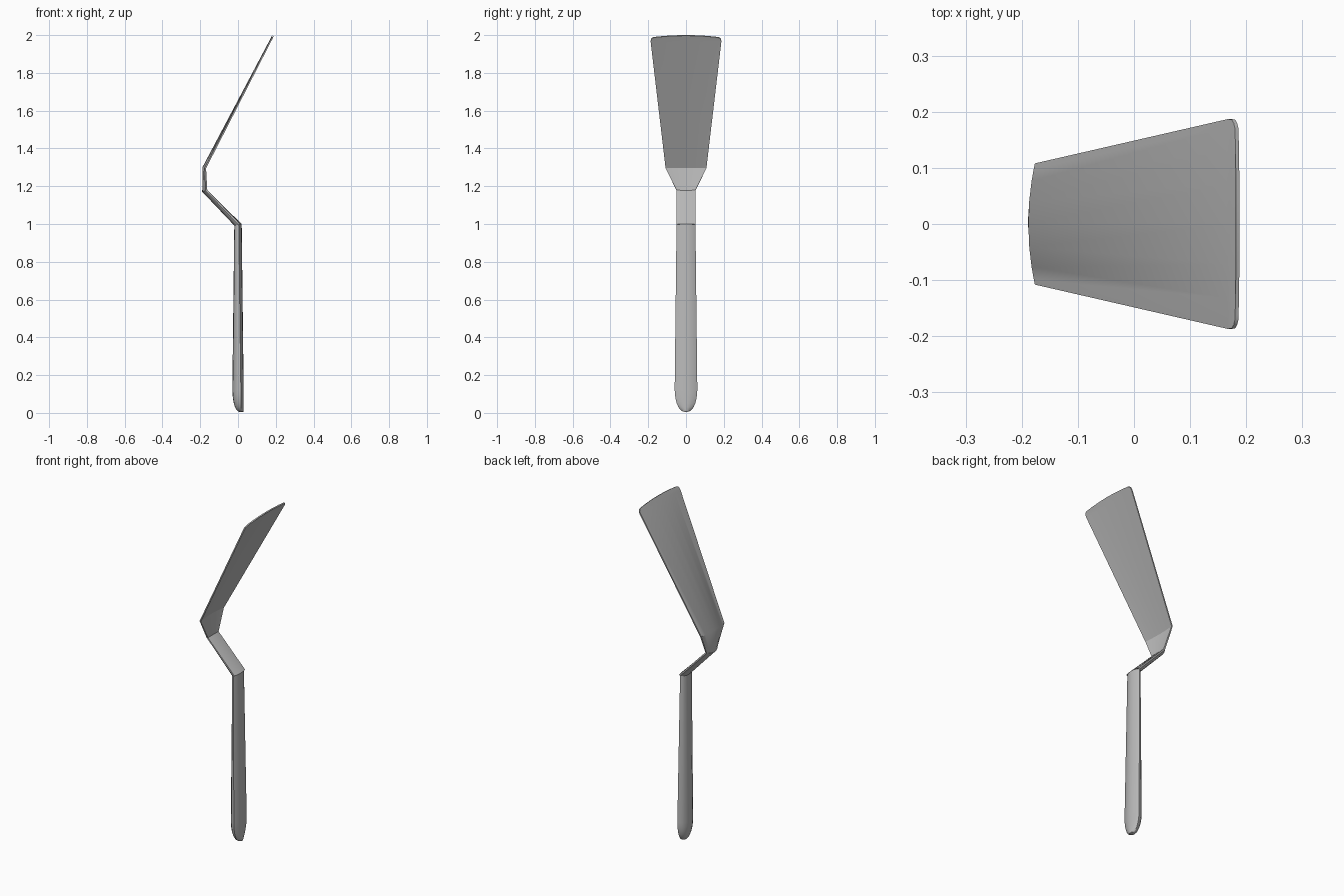
import bpy, math

cube = bpy.data.objects.get("Cube")
if cube:
    bpy.data.objects.remove(cube)

steel = bpy.data.materials.new("satin_grey")
steel.use_nodes = True
grey = (0.5, 0.5, 0.5, 1)
steel.diffuse_color = grey
steel.node_tree.nodes["Principled BSDF"].inputs["Base Color"].default_value = grey

HALF = 8  # segments across each side of a section


def section(x, z, tilt, width, face, back, power, crown=(0, 0)):
    """Lens section: face and back are (rim offset, middle offset) along the tilted normal."""
    dx, dz = math.cos(tilt), math.sin(tilt)
    ring = []
    for i in range(HALF * 2 + 2):
        on_face = i <= HALF
        t = math.pi * (i if on_face else HALF * 2 + 1 - i) / HALF
        rim, middle = face if on_face else back
        k = 2 if on_face else power
        bulge = max(math.sin(t), 0)
        o = rim + (middle - rim) * bulge ** k
        rise = bulge ** 2
        ring.append((x + dx * o + crown[0] * rise, width * math.cos(t),
                     z + dz * o + crown[1] * rise))
    return ring


def loft(name, rings):
    n = len(rings[0])
    verts = [v for ring in rings for v in ring]
    faces = [(r * n + i, r * n + (i + 1) % n, (r + 1) * n + (i + 1) % n, (r + 1) * n + i)
             for r in range(len(rings) - 1) for i in range(n)]
    faces += [tuple(reversed(range(n))), tuple(range(len(verts) - n, len(verts)))]
    mesh = bpy.data.meshes.new(name)
    mesh.from_pydata(verts, [], faces)
    mesh.materials.append(steel)
    obj = bpy.data.objects.new(name, mesh)
    bpy.context.collection.objects.link(obj)
    bpy.ops.object.select_all(action="DESELECT")
    obj.select_set(True)
    bpy.context.view_layer.objects.active = obj
    bpy.ops.object.mode_set(mode="EDIT")
    bpy.ops.mesh.select_all(action="SELECT")
    bpy.ops.mesh.normals_make_consistent(inside=False)
    bpy.ops.object.mode_set(mode="OBJECT")
    bpy.ops.object.shade_smooth_by_angle(angle=math.radians(32))
    return obj


# Handle: nearly flat face, domed back, rounded butt
handle_rings = []
for i in range(8):
    a = math.pi / 2 * i / 7
    grow = math.sin(a) ** 0.9
    z = 0.005 + 0.12 * (1 - math.cos(a))
    handle_rings.append(section(0, z, 0, 0.004 + 0.056 * grow, (0.015, 0.03),
                                (0.013, 0.01 - 0.04 * grow), 1))
mitre = 0.2
handle_rings.append(section(0, 0.996, mitre, 0.05, (0.004, 0.02), (0.002, -0.02), 1))
loft("handle", handle_rings)

# Neck: slanted bar from handle to blade
heel = section(-0.175, 1.175, 0.3, 0.05, (0.013, 0.012), (0.004, -0.015), 2)
loft("neck", [section(0, 0.996, mitre, 0.05, (0.012, 0.02), (0.002, -0.02), 1), heel])

# Blade: shallow trough flaring upward, with a crowned, round-cornered tip
lean = -0.49
blade_rings = [heel,
               section(-0.168, 1.295, -0.25, 0.108, (-0.001, -0.01), (-0.009, -0.021), 2)]
tip = ((0, 0.187, 0), (0.014, 0.186, 0.003), (0.022, 0.18, 0.006), (0.027, 0.17, 0.01))
for along, width, crown in tip:
    blade_rings.append(section(0.17 + along * 0.47, 1.965 + along * 0.88, lean, width,
                               (0.004, 0.001), (-0.003, -0.006), 2,
                               (crown * 0.47, crown * 0.88)))
loft("blade", blade_rings)
